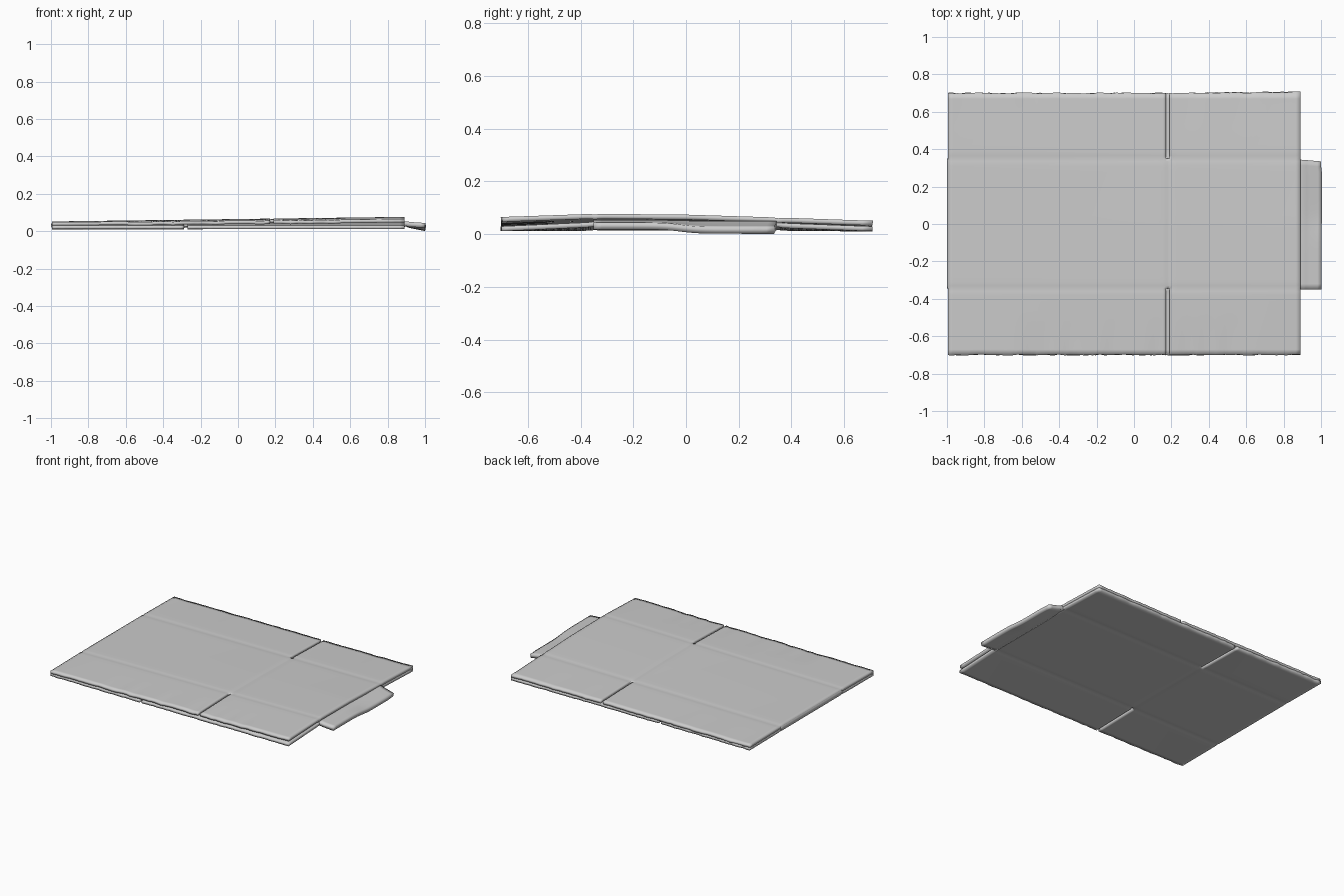
import bpy, bmesh, math, random

if "Cube" in bpy.data.objects:
    bpy.data.objects.remove(bpy.data.objects["Cube"])

random.seed(4)
CREASES = (-0.345, 0.35)


def lerp_table(table, t):
    for (a, va), (b, vb) in zip(table, table[1:]):
        if t <= b:
            f = max(0.0, (t - a) / (b - a))
            return va + (vb - va) * f
    return table[-1][1]


def bump(t, centre, width):
    return math.exp(-((t - centre) / width) ** 2)


def spaced(stops, step):
    out = []
    for a, b in zip(stops, stops[1:]):
        n = max(1, round((b - a) / step))
        out += [a + (b - a) * i / n for i in range(n)]
    return out + [stops[-1]]


# Height profiles across y at the left and right ends of each layer
TOP_L = [(-0.7, 0.048), (-0.35, 0.052), (0.35, 0.051), (0.7, 0.046)]
TOP_R = [(-0.7, 0.065), (-0.35, 0.077), (0, 0.074), (0.35, 0.063), (0.7, 0.051)]
LOW_L = [(-0.7, 0.011), (-0.35, 0.013), (0.35, 0.013), (0.7, 0.010)]
LOW_R = [(-0.7, 0.011), (-0.35, 0.027), (0, 0.029), (0.35, 0.024), (0.7, 0.011)]
DENTS = [-0.55, -0.48, -0.35, -0.12, 0.12, 0.28, 0.38, 0.5]
BACK_DENTS = [-0.9, -0.82, -0.55, 0.3, 0.58]


def top_z(x, y):
    f = (x + 1) / 1.89
    z = lerp_table(TOP_L, y) * (1 - f) + lerp_table(TOP_R, y) * f
    z -= 0.003 * sum(bump(y, c, 0.012) for c in CREASES)
    if abs(y) < 0.36:
        z -= 0.003 * bump(x, 0.185, 0.012)
    front = max(0, (-y - 0.5) / 0.2)
    back = max(0, (y - 0.5) / 0.2)
    z -= 0.004 * front * sum(bump(x, d, 0.035) for d in DENTS)
    z -= 0.002 * back * sum(bump(x, d, 0.05) for d in BACK_DENTS)
    return z


def low_z(x, y):
    f = (x + 1) / 1.89
    z = lerp_table(LOW_L, y) * (1 - f) + lerp_table(LOW_R, y) * f
    z += 0.003 * sum(bump(y, c, 0.012) for c in CREASES)
    if abs(y) < 0.36:
        z += 0.003 * bump(x, -0.275, 0.012)
    return z


def sheet(name, xs, ys, point, thickness, side, skip=None):
    """Grid of points thickened into board; skip() leaves out cut cells."""
    bm = bmesh.new()
    grid = [[bm.verts.new(point(x, y)) for y in ys] for x in xs]
    for i in range(len(xs) - 1):
        for j in range(len(ys) - 1):
            cx, cy = (xs[i] + xs[i + 1]) / 2, (ys[j] + ys[j + 1]) / 2
            if skip and skip(cx, cy):
                continue
            bm.faces.new((grid[i][j], grid[i + 1][j],
                          grid[i + 1][j + 1], grid[i][j + 1]))
    bmesh.ops.delete(bm, geom=[v for v in bm.verts if not v.link_faces],
                     context='VERTS')
    mesh = bpy.data.meshes.new(name)
    bm.to_mesh(mesh)
    bm.free()
    ob = bpy.data.objects.new(name, mesh)
    bpy.context.collection.objects.link(ob)
    mod = ob.modifiers.new("board_thickness", 'SOLIDIFY')
    mod.thickness, mod.offset = thickness, side
    bpy.context.view_layer.objects.active = ob
    ob.select_set(True)
    bpy.ops.object.shade_smooth_by_angle(angle=math.radians(35))
    ob.select_set(False)
    return ob


YS = spaced([-0.7, -0.38, -0.36, -0.345, -0.33, -0.31,
             0.31, 0.335, 0.35, 0.365, 0.39, 0.7], 0.03)


def layer(name, slit, height, side):
    """Two wall panels with their flaps, slit apart beyond the creases."""
    xs = spaced([-0.995, slit - 0.025, slit - 0.009, slit,
                 slit + 0.009, slit + 0.025, 0.89], 0.025)
    edge = {x: random.uniform(-0.003, 0.003) for x in xs}

    def point(x, y):
        yy = y + (edge[x] if abs(y) > 0.69 else 0)
        if y > 0.69 and x > 0.2:
            yy += 0.006 * (x - 0.2) / 0.7
        return (x, yy, height(x, y))

    def cut(x, y):
        return abs(x - slit) < 0.009 and (y > 0.35 or y < -0.345)

    sheet(name, xs, YS, point, 0.0185, side, cut)


layer("upper_panels_and_flaps", 0.18, top_z, -1)
layer("lower_panels_and_flaps", -0.28, low_z, 1)


# Glue tab, drooping to the ground along its back half
def tab_point(x, y):
    f = (x - 0.875) / 0.125
    drop = 1 / (1 + math.exp(-(y + 0.02) * 30))
    z = 0.026 * (1 - f) + f * (0.018 - 0.0165 * drop)
    z += 0.003 * bump(x, 0.9, 0.008)
    yy = y * (1 - 0.03 * f) if y > 0 else y
    return (x - 0.006 * f * bump(y, 0.33, 0.03), yy, z)


sheet("glue_tab", spaced([0.875, 0.89, 0.9, 0.915, 1.0], 0.02),
      spaced([-0.35, 0.345], 0.03), tab_point, 0.026, 1)


# Folded left edge joining both layers
def fold_point(t, y):
    a, b = low_z(-1, y), top_z(-1, y)
    return (-0.99 - 0.01 * math.sin(math.pi * t), y, a + (b - a) * t)


sheet("folded_edge", [i / 8 for i in range(9)],
      [y for y in YS if -0.345 <= y <= 0.35], fold_point, 0.004, -1)
